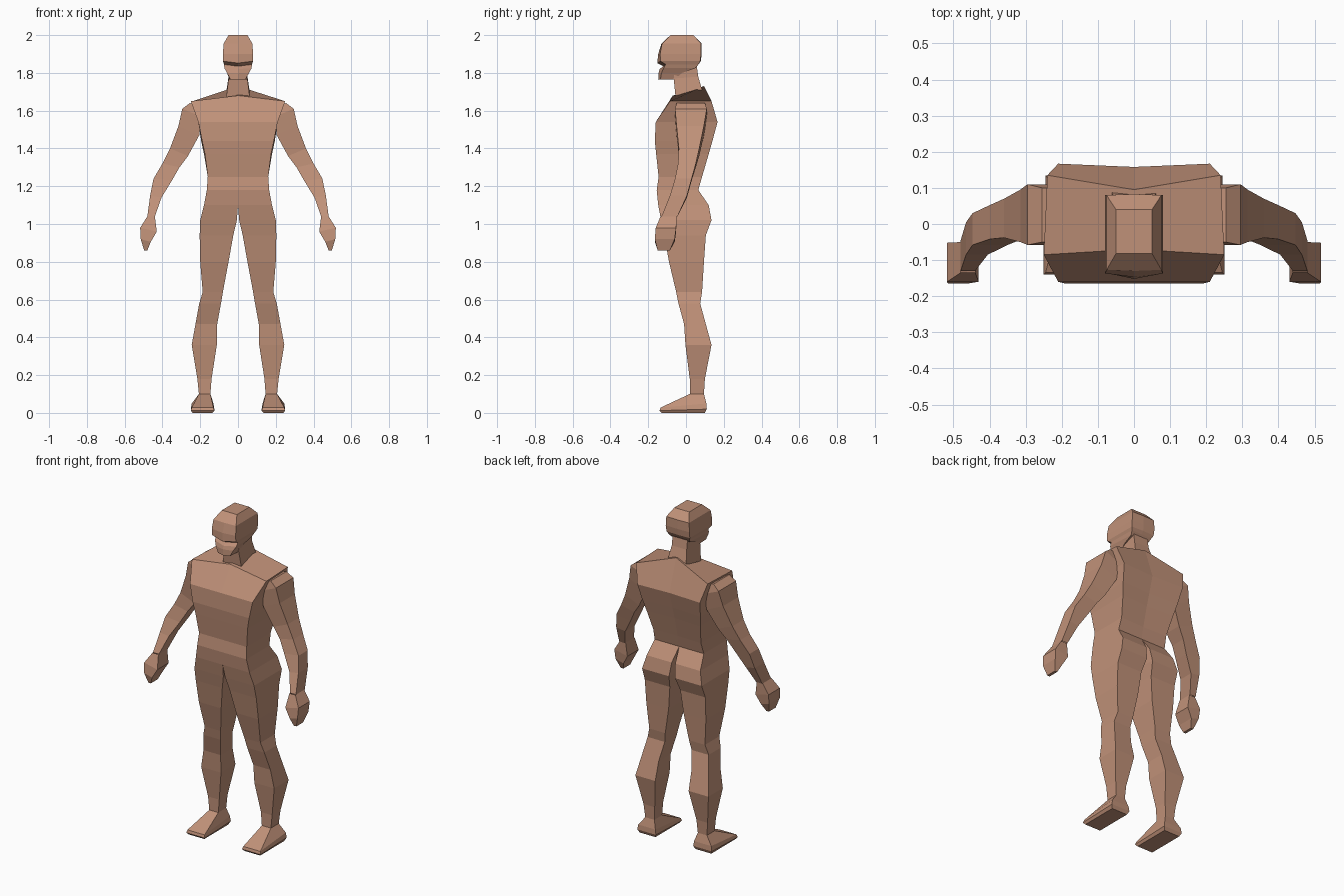
import bpy, bmesh

skin = bpy.data.materials.new("skin")
skin.diffuse_color = (0.53, 0.285, 0.19, 1)


def loft(name, rings, cap_first=True, cap_last=True):
    """Join point rings with flat faces and optional end caps."""
    bm = bmesh.new()
    loops = [[bm.verts.new(p) for p in r] for r in rings]
    n = len(loops[0])
    for a, b in zip(loops, loops[1:]):
        for i in range(n):
            j = (i + 1) % n
            bm.faces.new((a[i], a[j], b[j], b[i]))
    if cap_first:
        bm.faces.new(loops[0])
    if cap_last:
        bm.faces.new(loops[-1])
    bmesh.ops.recalc_face_normals(bm, faces=bm.faces)
    me = bpy.data.meshes.new(name)
    bm.to_mesh(me)
    bm.free()
    me.materials.append(skin)
    ob = bpy.data.objects.new(name, me)
    bpy.context.collection.objects.link(ob)
    return ob


def pair(name, rings, cap_first=True, cap_last=True):
    """Build a limb part on both sides."""
    for side, s in (("left", 1), ("right", -1)):
        loft(side + "_" + name, [[(s * x, y, z) for x, y, z in r] for r in rings],
             cap_first, cap_last)


def hex_ring(z, wf, wb, yf, yfc, yb, ybc, zfc=None, zbc=None):
    """Symmetric section with a point on the front and back centre line."""
    zf = z if zfc is None else zfc
    zb = z if zbc is None else zbc
    return [(-wf, yf, z), (0, yfc, zf), (wf, yf, z),
            (wb, yb, z), (0, ybc, zb), (-wb, yb, z)]


# Torso, waist to shoulders: z, front/back half width, front y, back y, back centre y
torso = [hex_ring(z, wf, wb, yf, yf, yb, yc) for z, wf, wb, yf, yb, yc in (
    (1.18, .165, .165, -.155, .065, .065),
    (1.25, .16, .16, -.145, .085, .08),
    (1.37, .175, .18, -.158, .12, .11),
    (1.44, .19, .195, -.165, .14, .13),
    (1.54, .21, .21, -.16, .167, .158))]
torso.append(hex_ring(1.65, .25, .24, -.085, -.07, .135, .095, 1.68, 1.73))
loft("torso", torso, cap_first=False)

# Legs: z, inner x, inner x at the back, outer x, front y, back y
legs = [[(xi, yf, z), (xo, yf, z), (xo, yb, z), (xb, yb, z)]
        for z, xi, xb, xo, yf, yb in (
    (1.18, 0, 0, .165, -.155, .065),
    (1.10, 0, .012, .18, -.147, .12),
    (1.02, .006, .02, .2, -.132, .135),
    (.94, .025, .035, .203, -.115, .105),
    (.80, .05, .05, .2, -.09, .095),
    (.64, .08, .08, .187, -.052, .085),
    (.58, .09, .09, .205, -.04, .075),
    (.47, .11, .11, .225, -.01, .105),
    (.36, .112, .112, .245, -.003, .135),
    (.18, .14, .14, .215, .02, .1),
    (.10, .146, .146, .207, .02, .095))]
pair("leg", legs, cap_first=False, cap_last=False)

# Feet: sole, instep, ankle
feet = [[(xi, yf, zf), (xo, yf, zf), (xo, yb, zb), (xi, yb, zb)]
        for xi, xo, yf, yb, zf, zb in (
    (.135, .24, -.13, .1, 0, 0),
    (.125, .25, -.14, .11, .012, .02),
    (.13, .245, -.135, .108, .028, .05),
    (.146, .207, .02, .095, .10, .10))]
pair("foot", feet, cap_last=False)


def limb_ring(xi, zi, xo, zo, yf, yb):
    return [(xi, yf, zi), (xo, yf, zo), (xo, yb, zo), (xi, yb, zi)]


# Arms, shoulder to wrist
pair("arm", [limb_ring(*r) for r in (
    (.2, 1.63, .255, 1.64, -.05, .10),
    (.2, 1.57, .295, 1.61, -.058, .11),
    (.205, 1.47, .315, 1.52, -.05, .095),
    (.265, 1.36, .36, 1.40, -.038, .07),
    (.31, 1.30, .40, 1.32, -.042, .052),
    (.35, 1.23, .447, 1.24, -.058, .03),
    (.405, 1.14, .465, 1.15, -.085, .005),
    (.44, 1.04, .48, 1.04, -.13, -.045))], cap_last=False)

# Hands, wrist to fingertips
pair("hand", [limb_ring(*r) for r in (
    (.44, 1.04, .48, 1.04, -.135, -.05),
    (.43, .96, .518, .98, -.16, -.052),
    (.462, .905, .515, .92, -.165, -.06),
    (.48, .86, .497, .86, -.15, -.085))], cap_first=False)

# Neck
loft("neck", [[(-w, yf, z), (w, yf, z), (w, yb, zb), (-w, yb, zb)]
              for z, zb, w, yf, yb in (
    (1.67, 1.70, .062, -.055, .088),
    (1.77, 1.78, .05, -.065, .065),
    (1.85, 1.85, .05, -.06, .055))])

# Head: jaw, cheeks, recessed eye line, brow, crown
loft("head", [hex_ring(*r) for r in (
    (1.765, .04, .045, -.135, -.147, -.06, -.06),
    (1.80, .058, .055, -.13, -.145, -.02, -.02),
    (1.825, .072, .062, -.118, -.14, .05, .05, 1.82),
    (1.845, .074, .07, -.108, -.118, .066, .066, 1.835),
    (1.862, .08, .078, -.135, -.152, .075, .078, 1.852),
    (1.90, .08, .08, -.137, -.147, .08, .083),
    (1.955, .076, .076, -.127, -.13, .08, .083),
    (2.0, .05, .05, -.082, -.082, .04, .04))])
